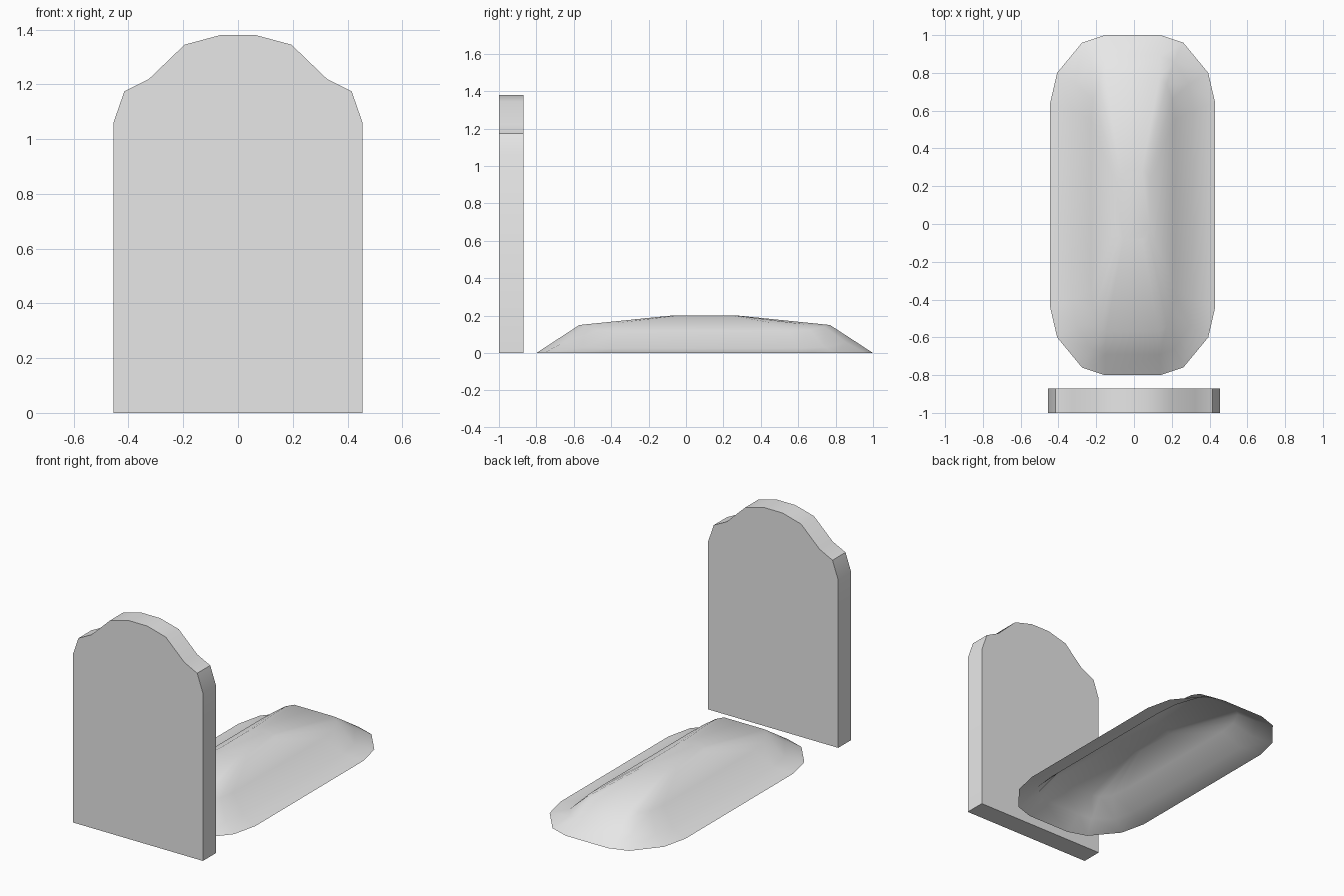
import bpy
import bmesh
import math

cube = bpy.data.objects.get("Cube")
if cube:
    bpy.data.objects.remove(cube, do_unlink=True)

# Single plain grey
grey = bpy.data.materials.new("plain_grey")
grey.use_nodes = True
grey.diffuse_color = (0.8, 0.8, 0.8, 1)
grey.node_tree.nodes["Principled BSDF"].inputs["Base Color"].default_value = (0.8, 0.8, 0.8, 1)


def finish(name, bm, angle):
    """Turn a bmesh into a smooth-shaded object in the scene."""
    mesh = bpy.data.meshes.new(name)
    bm.to_mesh(mesh)
    bm.free()
    mesh.materials.append(grey)
    obj = bpy.data.objects.new(name, mesh)
    bpy.context.collection.objects.link(obj)
    bpy.ops.object.select_all(action="DESELECT")
    obj.select_set(True)
    bpy.context.view_layer.objects.active = obj
    bpy.ops.object.shade_smooth_by_angle(angle=math.radians(angle))


# Headstone: half profile mirrored, then extruded backwards
half = [(0.455, 0), (0.455, 1.06), (0.415, 1.175), (0.325, 1.22), (0.195, 1.345), (0.065, 1.38)]
outline = half + [(-x, z) for x, z in reversed(half)]
bm = bmesh.new()
face = bm.faces.new([bm.verts.new((x, -1, z)) for x, z in outline])
result = bmesh.ops.extrude_face_region(bm, geom=[face])
back = [v for v in result["geom"] if isinstance(v, bmesh.types.BMVert)]
bmesh.ops.translate(bm, verts=back, vec=(0, 0.13, 0))
bmesh.ops.recalc_face_normals(bm, faces=bm.faces)
finish("headstone", bm, 30)

# Grave mound: open shell lofted from quarter rings, with a low flare at its sides
quarters = [
    [(0.437, 0.54, 0), (0.40, 0.70, 0), (0.268, 0.86, 0), (0.148, 0.90, 0)],
    [(0.32, 0.50, 0.025), (0.30, 0.64, 0.03), (0.22, 0.76, 0.055), (0.145, 0.79, 0.072)],
    [(0.22, 0.45, 0.12), (0.21, 0.56, 0.125), (0.18, 0.64, 0.14), (0.14, 0.67, 0.15)],
    [(0.09, 0.12, 0.2), (0.085, 0.15, 0.2), (0.07, 0.17, 0.2), (0.05, 0.18, 0.2)],
]
bm = bmesh.new()
rings = []
for q in quarters:
    right = [(x, -y, z) for x, y, z in reversed(q)] + q
    points = right + [(-x, -y, z) for x, y, z in right]
    rings.append([bm.verts.new((x - 0.007, y + 0.1, z)) for x, y, z in points])
for low, high in zip(rings, rings[1:]):
    for i in range(len(low)):
        j = (i + 1) % len(low)
        bm.faces.new((low[i], low[j], high[j], high[i]))
bm.faces.new(rings[-1])
finish("grave_mound", bm, 80)
